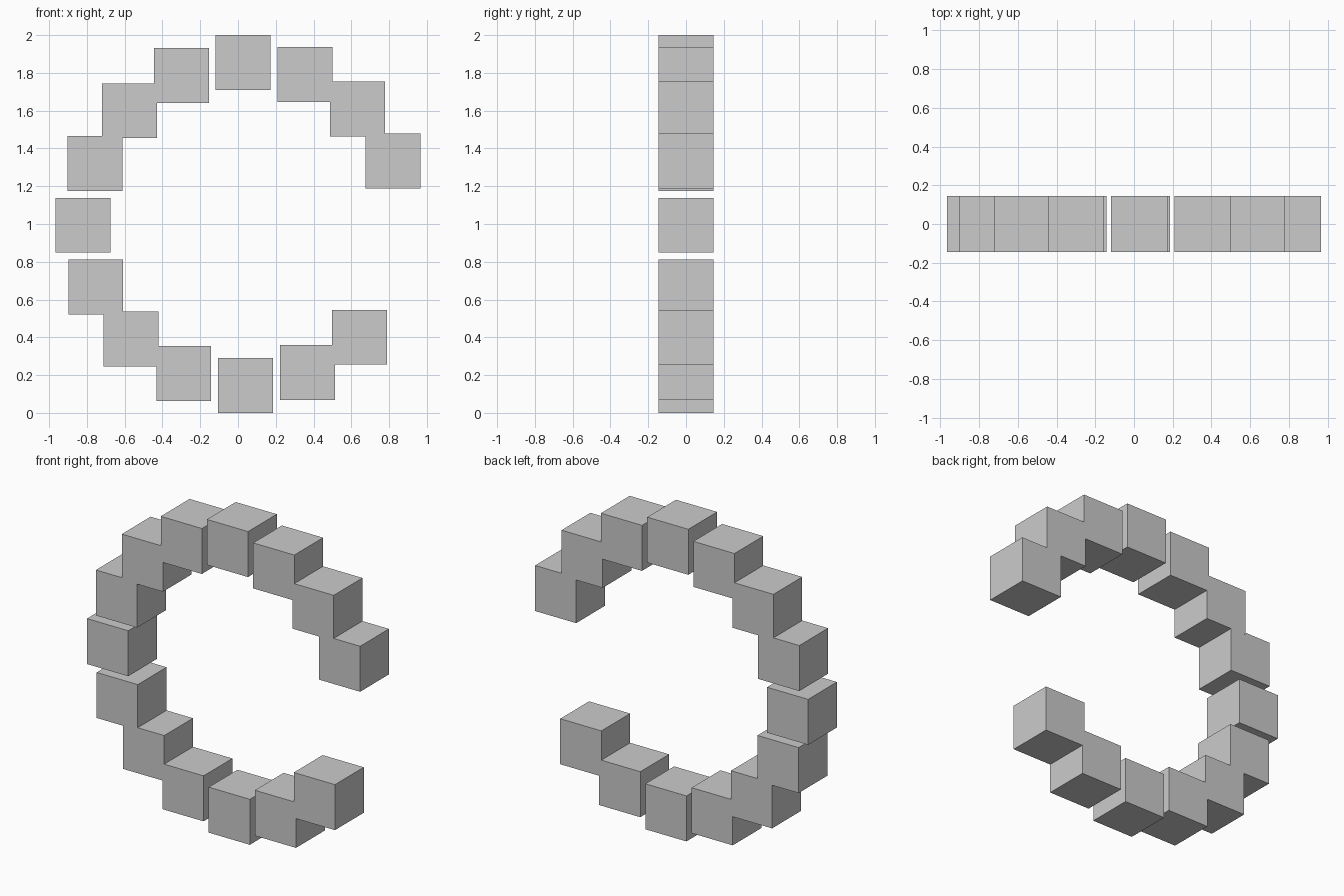
import bpy
from math import cos, sin, radians

if "Cube" in bpy.data.objects:
    bpy.data.objects.remove(bpy.data.objects["Cube"])

# Upright open ring of axis-aligned blocks on a 16-step circle, two steps left empty
BLOCKS = 14
SIZE = 0.291
RADIUS = 1 - SIZE / 2
START = 22.94   # angle of the first block, degrees
STEP = 22.5
CENTRE_X = RADIUS * (1 - cos(radians(START))) / 2   # centres the open ring on x = 0


def add_block(name, x, z):
    bpy.ops.mesh.primitive_cube_add(size=SIZE, location=(x, 0, z))
    bpy.context.object.name = name


# Blocks run from the upper right end, over the top, to the lower right end
for i in range(BLOCKS):
    a = radians(START + i * STEP)
    add_block(f"ring_block_{i + 1:02d}", CENTRE_X + RADIUS * cos(a), 1 + RADIUS * sin(a))
